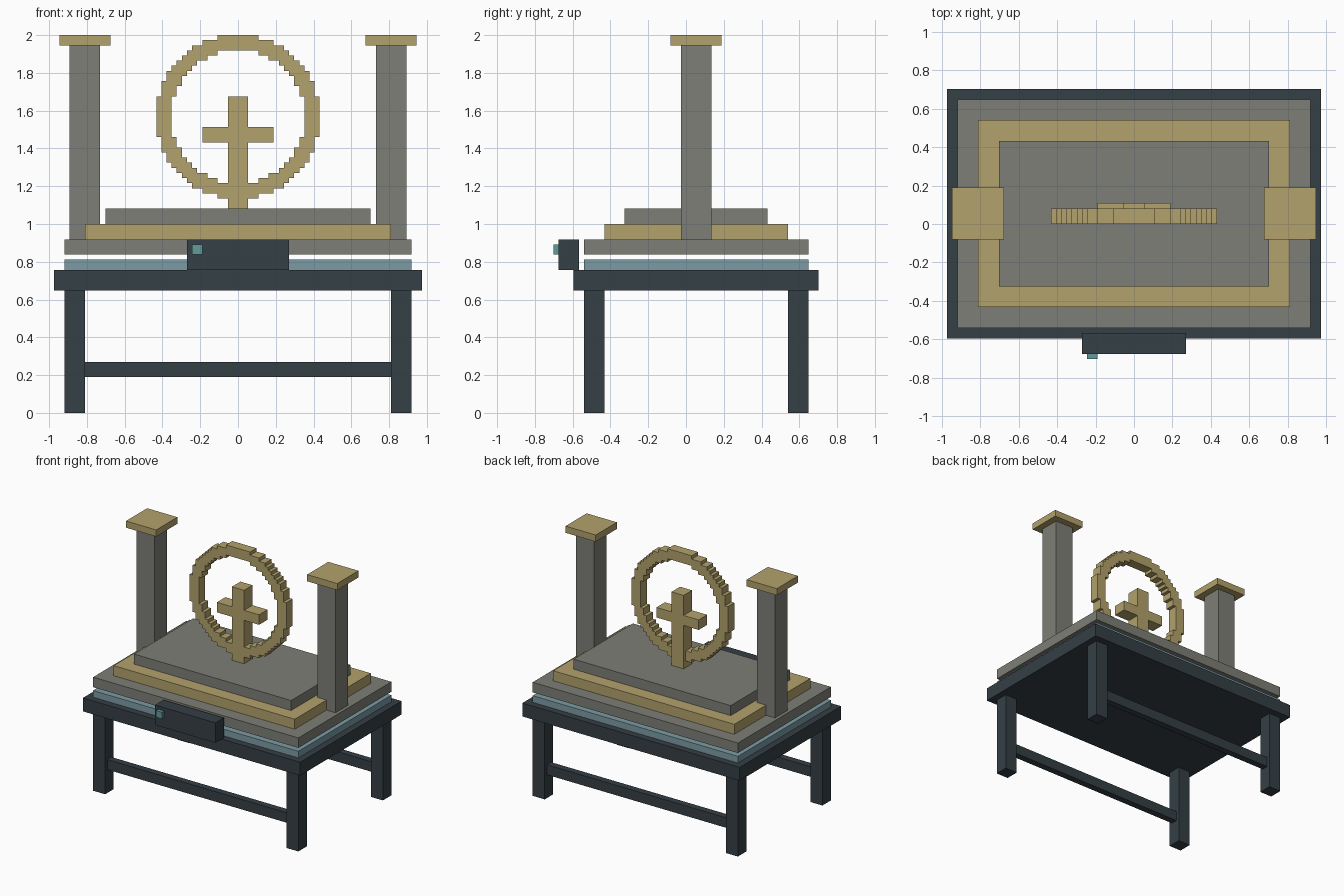
import bpy, bmesh

if "Cube" in bpy.data.objects:
    bpy.data.objects.remove(bpy.data.objects["Cube"])

U = 2 / 74  # one block unit; the model is 74 blocks tall


def material(name, rgb):
    m = bpy.data.materials.new(name)
    m.diffuse_color = (*rgb, 1)
    m.use_nodes = True
    m.node_tree.nodes["Principled BSDF"].inputs["Base Color"].default_value = m.diffuse_color
    return m


STONE = material("stone", (0.21, 0.21, 0.185))
GOLD = material("gold", (0.45, 0.36, 0.15))
IRON = material("dark_iron", (0.035, 0.05, 0.06))
GLASS = material("pale_blue", (0.20, 0.33, 0.37))
TEAL = material("teal", (0.12, 0.33, 0.32))


def finish(name, bm, mat):
    bmesh.ops.recalc_face_normals(bm, faces=bm.faces)
    mesh = bpy.data.meshes.new(name)
    bm.to_mesh(mesh)
    bm.free()
    mesh.materials.append(mat)
    obj = bpy.data.objects.new(name, mesh)
    bpy.context.collection.objects.link(obj)
    return obj


def box(name, x, y, z, mat):
    """Box from (min, max) pairs in block units."""
    bm = bmesh.new()
    bmesh.ops.create_cube(bm, size=1)
    for v in bm.verts:
        v.co = [(r[0] if c < 0 else r[1]) * U for c, r in zip(v.co, (x, y, z))]
    return finish(name, bm, mat)


def extrude_back(bm, depth):
    """Thicken a flat XZ sheet along +y."""
    out = bmesh.ops.extrude_face_region(bm, geom=bm.faces[:], use_keep_orig=True)
    verts = [g for g in out["geom"] if isinstance(g, bmesh.types.BMVert)]
    bmesh.ops.translate(bm, verts=verts, vec=(0, depth * U, 0))


# Table
box("table_top", (-36, 36), (-22, 26), (24, 28), IRON)
for label, y0 in (("front", -20), ("back", 20)):
    box(label + "_left_leg", (-34, -30), (y0, y0 + 4), (0, 24), IRON)
    box(label + "_right_leg", (30, 34), (y0, y0 + 4), (0, 24), IRON)
    box(label + "_stretcher", (-30, 30), (y0 + 1, y0 + 3), (7, 10), IRON)

# Pale slab on the table, then the raised stepped base
box("glow_slab", (-34, 34), (-20, 24), (28, 30), GLASS)
box("base_slab", (-34, 34), (-20, 24), (31, 34), STONE)
box("gold_step", (-30, 30), (-16, 20), (34, 37), GOLD)
box("upper_step", (-26, 26), (-12, 16), (37, 40), STONE)

# Control box with button on the front edge
box("control_box", (-10, 10), (-25, -21), (28, 34), IRON)
box("control_button", (-9, -7), (-26, -25), (31, 33), TEAL)

# Pillars with caps
for label, cx in (("left", -30), ("right", 30)):
    box(label + "_pillar", (cx - 3, cx + 3), (-1, 5), (34, 72), STONE)
    box(label + "_pillar_cap", (cx - 5, cx + 5), (-3, 7), (72, 74), GOLD)

# Cross standing on the base
bm = bmesh.new()
half = [(2, 40), (2, 53), (7, 53), (7, 56), (2, 56), (2, 62)]
outline = half + [(-x, z) for x, z in reversed(half)]
bm.faces.new([bm.verts.new((x * U, 0, z * U)) for x, z in outline])
extrude_back(bm, 4)
finish("cross", bm, GOLD)

# Stepped block ring, open where the cross passes through its foot
bm = bmesh.new()
for i in range(-16, 16):
    for k in range(-16, 16):
        d2 = (i + 0.5) ** 2 + (k + 0.5) ** 2
        if 13 ** 2 <= d2 < 16 ** 2 and not (k < 0 and -2 <= i < 2):
            corners = ((i, k), (i + 1, k), (i + 1, k + 1), (i, k + 1))
            bm.faces.new([bm.verts.new((a * U, 0, (b + 58) * U)) for a, b in corners])
bmesh.ops.remove_doubles(bm, verts=bm.verts, dist=U * 0.1)
extrude_back(bm, 3)
finish("ring", bm, GOLD)
